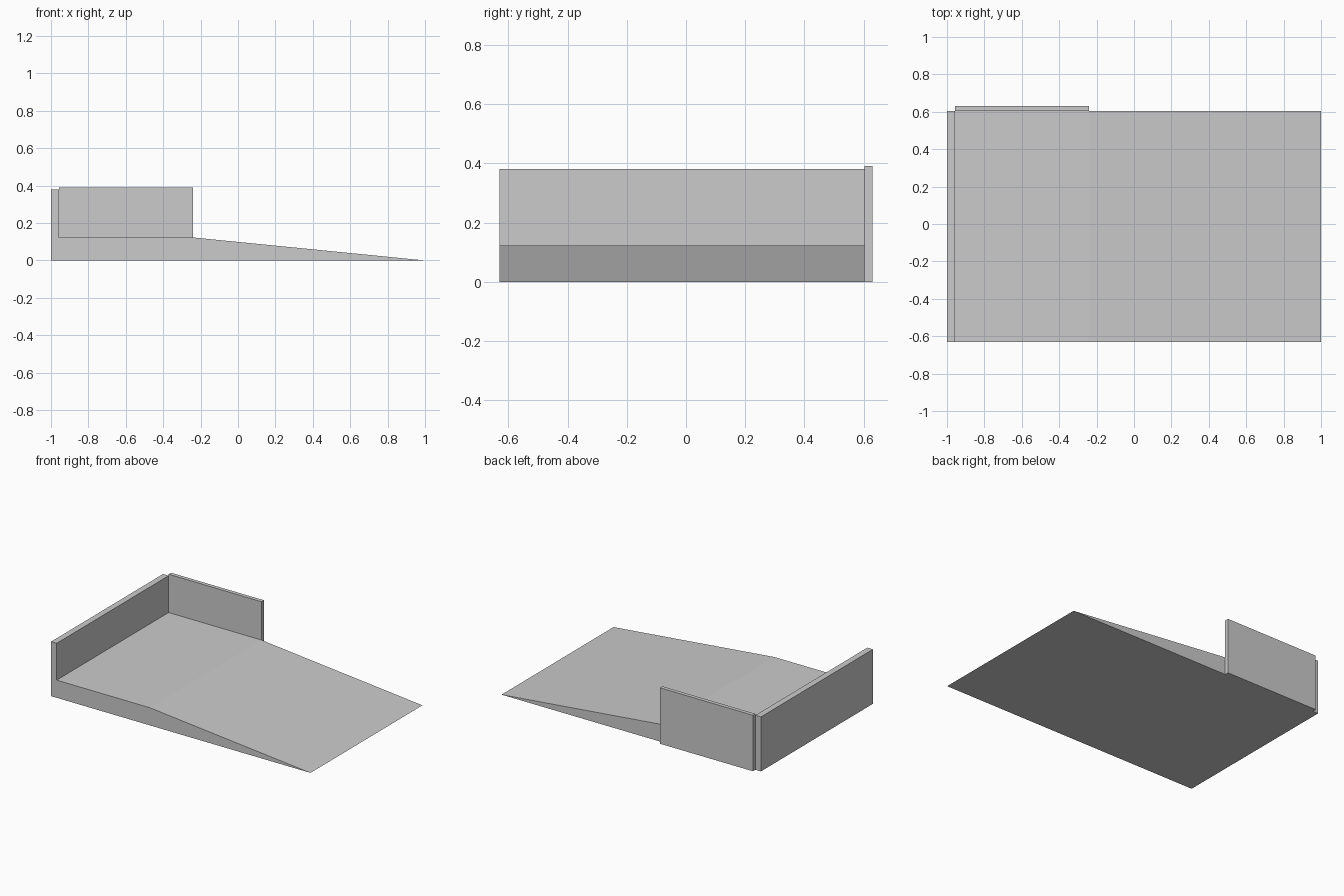
import bpy, bmesh

default = bpy.data.objects.get("Cube")
if default:
    bpy.data.objects.remove(default, do_unlink=True)

# Single plain grey material
grey = bpy.data.materials.new("plain_grey")
grey.use_nodes = True
colour = (0.6, 0.6, 0.6, 1)
grey.diffuse_color = colour
grey.node_tree.nodes["Principled BSDF"].inputs["Base Color"].default_value = colour


def extrude_profile(name, profile, y_front, y_back):
    """Extrude an x-z outline along y into a closed solid."""
    bm = bmesh.new()
    face = bm.faces.new([bm.verts.new((x, y_front, z)) for x, z in profile])
    result = bmesh.ops.extrude_face_region(bm, geom=[face])
    moved = [v for v in result["geom"] if isinstance(v, bmesh.types.BMVert)]
    bmesh.ops.translate(bm, verts=moved, vec=(0, y_back - y_front, 0))
    bmesh.ops.recalc_face_normals(bm, faces=bm.faces)
    mesh = bpy.data.meshes.new(name)
    bm.to_mesh(mesh)
    bm.free()
    mesh.materials.append(grey)
    obj = bpy.data.objects.new(name, mesh)
    bpy.context.collection.objects.link(obj)
    return obj


front, back, outer = -0.63, 0.603, 0.63
wall_x, break_x = -0.957, -0.24
deck_z, wall_z, panel_z = 0.123, 0.38, 0.39

# Level deck with end wall, sloping down to a sharp edge
extrude_profile("ramp_with_end_wall", [
    (-1, 0), (1, 0), (break_x, deck_z), (wall_x, deck_z),
    (wall_x, wall_z), (-1, wall_z)], front, back)

# Thin upright panel against the back of the level deck
extrude_profile("back_panel", [
    (wall_x, 0), (break_x, 0), (break_x, panel_z), (wall_x, panel_z)],
    back, outer)
